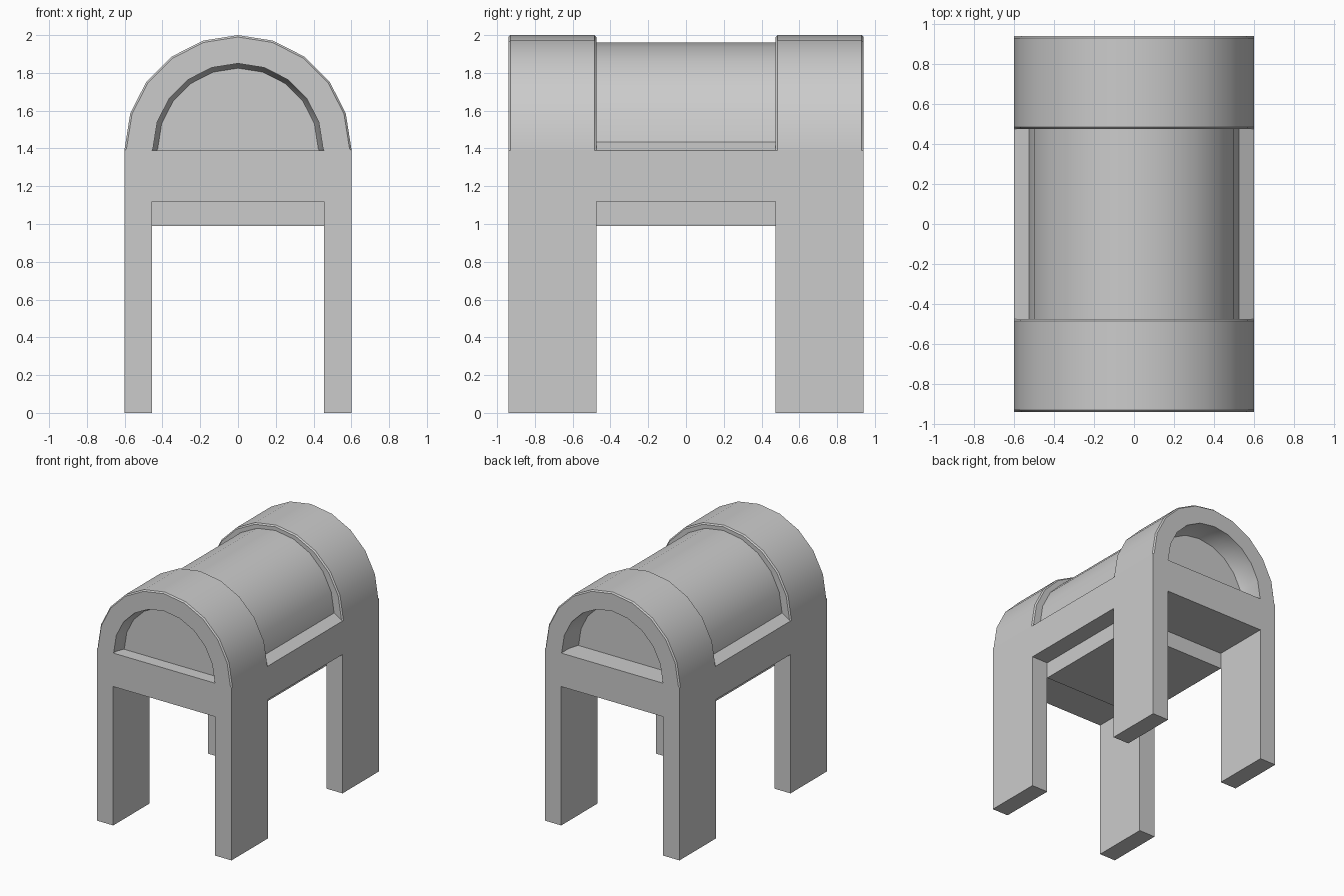
import bpy, bmesh, math

if "Cube" in bpy.data.objects:
    bpy.data.objects.remove(bpy.data.objects["Cube"])

SEG = 10          # facets in each half-round
BASE = 1.12       # underside of the main body


def arc(r, zc):
    return [(r * math.cos(math.pi * i / SEG), zc + r * math.sin(math.pi * i / SEG))
            for i in range(SEG + 1)]


def hull(r, zc):
    # straight sides with a half-round roof; the shoulder stays at full width
    return [(0.6, BASE), (0.6, 1.39)] + arc(r, zc) + [(-0.6, 1.39), (-0.6, BASE)]


def half_round(r):
    return [(r + 0.005, 1.39)] + arc(r, 1.4) + [(-r - 0.005, 1.39)]


def loft(name, sections):
    # skin a list of (y, profile) sections and cap both ends
    bm = bmesh.new()
    rings = [[bm.verts.new((x, y, z)) for x, z in prof] for y, prof in sections]
    n = len(rings[0])
    for a, b in zip(rings, rings[1:]):
        for i in range(n):
            j = (i + 1) % n
            bm.faces.new((a[i], a[j], b[j], b[i]))
    bm.faces.new(rings[0])
    bm.faces.new(rings[-1])
    bmesh.ops.remove_doubles(bm, verts=bm.verts, dist=1e-5)
    bmesh.ops.recalc_face_normals(bm, faces=bm.faces)
    return finish(name, bm)


def finish(name, bm):
    me = bpy.data.meshes.new(name)
    bm.to_mesh(me)
    bm.free()
    ob = bpy.data.objects.new(name, me)
    bpy.context.collection.objects.link(ob)
    return ob


def open_box(name, x0, x1, y0, y1, z0, z1):
    # box without its hidden top face
    bm = bmesh.new()
    bmesh.ops.create_cube(bm, size=1)
    for v in bm.verts:
        v.co = (x1 if v.co.x > 0 else x0, y1 if v.co.y > 0 else y0, z1 if v.co.z > 0 else z0)
    top = [f for f in bm.faces if f.normal.z > 0.9]
    bmesh.ops.delete(bm, geom=top, context='FACES')
    return finish(name, bm)


# main body: two arched ends with bevelled rims and a sunken barrel between
rim, full, barrel = hull(0.59, 1.4), hull(0.6, 1.4), hull(0.525, 1.435)
body = loft("arched_body", [
    (-0.94, rim), (-0.93, full), (-0.485, full), (-0.475, rim), (-0.475, barrel),
    (0.475, barrel), (0.475, rim), (0.485, full), (0.93, full), (0.94, rim)])

# half-round recesses in both ends: straight wall, then a taper to the panel
for side, name, straight, depth in ((-1, "front", 0.04, 0.10), (1, "back", 0.10, 0.18)):
    cutter = loft(name + "_recess_cutter", [
        (side * 1.0, half_round(0.45)),
        (side * (0.94 - straight), half_round(0.45)),
        (side * (0.94 - depth), half_round(0.425))])
    cutter.hide_render = True
    mod = body.modifiers.new(name + "_recess", 'BOOLEAN')
    mod.operation = 'DIFFERENCE'
    mod.solver = 'EXACT'
    mod.object = cutter
    bpy.context.view_layer.objects.active = body
    bpy.ops.object.modifier_apply(modifier=mod.name)
    bpy.data.objects.remove(cutter)

# belly block under the body
open_box("belly", -0.455, 0.455, -0.475, 0.475, 0.99, BASE)

# four legs
for sx, lr in ((-1, "left"), (1, "right")):
    for sy, fb in ((-1, "front"), (1, "back")):
        xs = sorted((sx * 0.455, sx * 0.6))
        ys = sorted((sy * 0.475, sy * 0.94))
        open_box(f"{fb}_{lr}_leg", *xs, *ys, 0, BASE)

# smooth roof, crisp edges
bpy.ops.object.select_all(action='DESELECT')
body.select_set(True)
bpy.context.view_layer.objects.active = body
bpy.ops.object.shade_smooth_by_angle(angle=math.radians(30))
